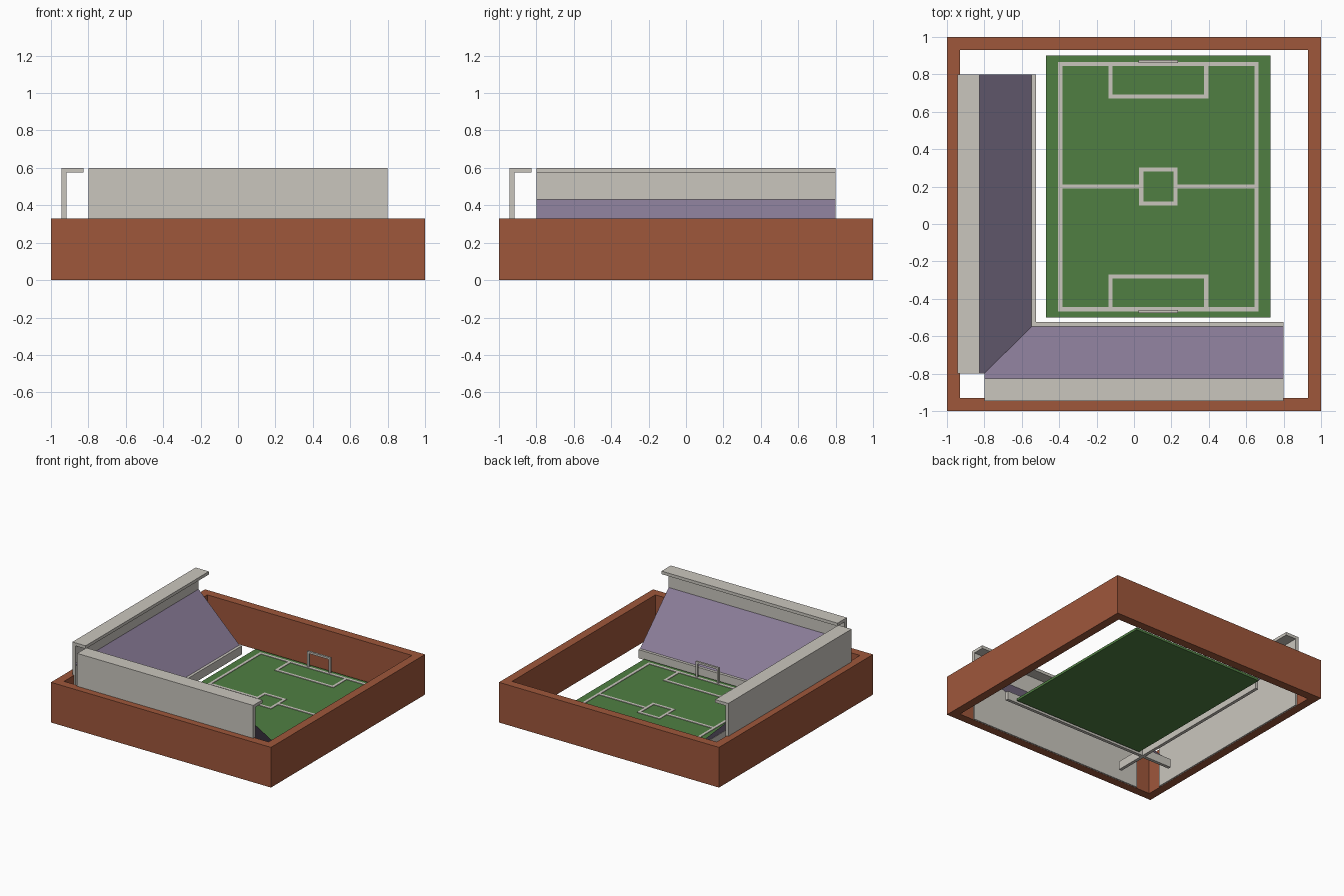
import bpy, bmesh, math
from mathutils import Matrix

if "Cube" in bpy.data.objects:
    bpy.data.objects.remove(bpy.data.objects["Cube"])


def material(name, color):
    m = bpy.data.materials.new(name)
    m.diffuse_color = (*color, 1)
    m.use_nodes = True
    m.node_tree.nodes["Principled BSDF"].inputs["Base Color"].default_value = m.diffuse_color
    return m


BRICK = material("brick_red", (0.345, 0.095, 0.044))
GREY = material("warm_grey", (0.59, 0.565, 0.515))
GREEN = material("grass_green", (0.079, 0.212, 0.055))
PURPLE = material("seat_purple", (0.25, 0.2, 0.31))


def add_object(name, bm, mat):
    mesh = bpy.data.meshes.new(name)
    bm.to_mesh(mesh)
    bm.free()
    mesh.materials.append(mat)
    ob = bpy.data.objects.new(name, mesh)
    bpy.context.collection.objects.link(ob)
    return ob


def add_box(bm, x0, x1, y0, y1, z0, z1):
    mat = Matrix.Translation(((x0 + x1) / 2, (y0 + y1) / 2, (z0 + z1) / 2))
    mat = mat @ Matrix.Diagonal((x1 - x0, y1 - y0, z1 - z0, 1))
    bmesh.ops.create_cube(bm, size=1, matrix=mat)


def boxes(name, mat, *extents):
    bm = bmesh.new()
    for e in extents:
        add_box(bm, *e)
    return add_object(name, bm, mat)


# Outer wall: square ring, open at top and bottom
bm = bmesh.new()
rings = [[bm.verts.new((sx * r, sy * r, z))
          for sx, sy in ((-1, -1), (1, -1), (1, 1), (-1, 1))]
         for r, z in ((1, 0), (1, 0.33), (0.93, 0.33), (0.93, 0))]
for i in range(4):
    a, b = rings[i], rings[(i + 1) % 4]
    for k in range(4):
        n = (k + 1) % 4
        bm.faces.new((a[k], a[n], b[n], b[k]))
bmesh.ops.recalc_face_normals(bm, faces=bm.faces)
add_object("outer_wall", bm, BRICK)


# Stands: one along the left, one along the front (mirrored over the diagonal)
SWAP = Matrix(((0, 1, 0, 0), (1, 0, 0, 0), (0, 0, 1, 0), (0, 0, 0, 1)))
L = 0.8
for side in ("left", "front"):
    parts = [
        # back wall and short roof, as one upside-down L profile
        ("back_wall_and_roof", GREY, [(-0.945, 0.001), (-0.918, 0.001), (-0.918, 0.575),
                                      (-0.825, 0.575), (-0.825, 0.6), (-0.945, 0.6)]),
        # low wall in front of the seating
        ("low_wall", GREY, [(-0.55, 0), (-0.524, 0), (-0.524, 0.07), (-0.55, 0.07)]),
        # sloping seating sheet
        ("seating", PURPLE, [(-0.918, 0.43), (-0.547, 0.07)]),
    ]
    for name, mat, profile in parts:
        bm = bmesh.new()
        a = [bm.verts.new((x, -L, z)) for x, z in profile]
        b = [bm.verts.new((x, L, z)) for x, z in profile]
        n = len(profile)
        if n == 2:
            bm.faces.new((a[0], a[1], b[1], b[0]))
        else:
            for i in range(n):
                j = (i + 1) % n
                bm.faces.new((a[i], a[j], b[j], b[i]))
            bm.faces.new(a)
            bm.faces.new(b)
            bmesh.ops.recalc_face_normals(bm, faces=bm.faces)
        if side == "front":
            bm.transform(SWAP)
            bmesh.ops.reverse_faces(bm, faces=bm.faces)
        add_object(f"{side}_{name}", bm, mat)

# Pitch
CX, CY, TOP, W = 0.13, 0.2, 0.02, 0.022
boxes("pitch", GREEN, (CX - 0.6, CX + 0.6, CY - 0.7, CY + 0.7, 0, TOP))


def frame(x0, x1, y0, y1):
    """Four thin strips round a rectangle."""
    z = (TOP, TOP + 0.004)
    return [(x0, x1, y0, y0 + W, *z), (x0, x1, y1 - W, y1, *z),
            (x0, x0 + W, y0 + W, y1 - W, *z), (x1 - W, x1, y0 + W, y1 - W, *z)]


# Painted lines: border, centre square, halfway line and penalty areas
HX, HY, C = 0.535, 0.667, 0.102
lines = frame(CX - HX, CX + HX, CY - HY, CY + HY)
lines += frame(CX - C, CX + C, CY - C, CY + C)
for s in (-1, 1):
    x0, x1 = sorted((CX + s * C, CX + s * (HX - W)))
    lines.append((x0, x1, CY - W / 2, CY + W / 2, TOP, TOP + 0.004))
    y0, y1 = sorted((CY + s * 0.47, CY + s * HY))
    lines += frame(CX - 0.267, CX + 0.267, y0, y1)[:4]
boxes("pitch_lines", GREY, *lines)

# Goals: two posts and a crossbar at each end
for name, s in (("front_goal", -1), ("back_goal", 1)):
    y, g, t = CY + s * 0.668, 0.105, 0.016
    ys = (y - t / 2, y + t / 2)
    boxes(name, GREY,
          (CX - g, CX - g + t, *ys, 0.001, 0.134),
          (CX + g - t, CX + g, *ys, 0.001, 0.134),
          (CX - g, CX + g, *ys, 0.134, 0.15))
